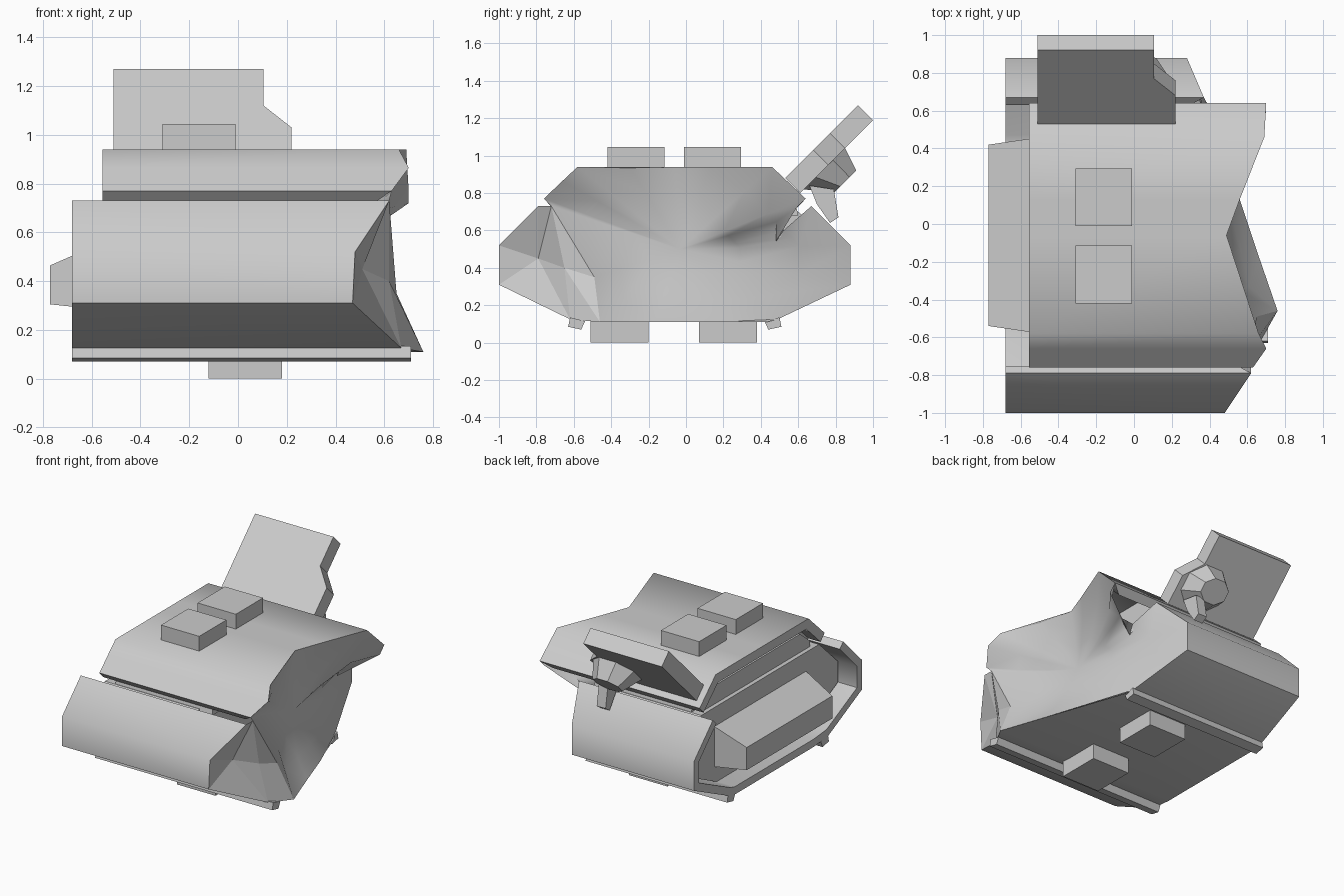
import bpy, bmesh, math
from mathutils import Vector

if "Cube" in bpy.data.objects:
    bpy.data.objects.remove(bpy.data.objects["Cube"])


def make(name, verts, faces, smooth=0):
    """Mesh object; edges flatter than the smooth angle (degrees) are shaded smooth."""
    me = bpy.data.meshes.new(name)
    me.from_pydata([tuple(v) for v in verts], [], faces)
    bm = bmesh.new()
    bm.from_mesh(me)
    bmesh.ops.recalc_face_normals(bm, faces=bm.faces)
    for e in bm.edges:
        e.smooth = e.calc_face_angle(0) < math.radians(smooth)
    for f in bm.faces:
        f.smooth = smooth > 0
    bm.to_mesh(me)
    bm.free()
    ob = bpy.data.objects.new(name, me)
    bpy.context.collection.objects.link(ob)
    return ob


def box(name, x, y, z):
    v = [(a, b, c) for a in x for b in y for c in z]
    return make(name, v, [(0, 1, 3, 2), (4, 6, 7, 5), (0, 4, 5, 1),
                          (2, 3, 7, 6), (0, 2, 6, 4), (1, 5, 7, 3)])


def loft(name, a, b):
    """Closed solid between two rings with equal point counts."""
    n = len(a)
    faces = [(i, (i + 1) % n, n + (i + 1) % n, n + i) for i in range(n)]
    return make(name, a + b, faces + [tuple(range(n))[::-1], tuple(range(n, 2 * n))])


def bar(name, profile, x0, x1):
    return loft(name, [(x0, *p) for p in profile], [(x1, *p) for p in profile])


def shell(name, profile, left, thick, centre):
    """Open plate run of (y, z, right x) points, thickened towards the inside."""
    pts = [Vector((p[0], p[1])) for p in profile]
    n = len(pts)
    inner = []
    for i, p in enumerate(pts):
        dirs = []
        for a, b in ((i - 1, i), (i, i + 1)):
            if 0 <= a and b < n:
                d = (pts[b] - pts[a]).normalized()
                m = Vector((-d.y, d.x))
                if m.dot(centre - pts[a]) < 0:
                    m = -m
                dirs.append(m)
        m = sum(dirs, Vector((0, 0))).normalized()
        inner.append(p + m * thick / max(0.6, m.dot(dirs[0])))
    verts = []
    for p, q, r in zip(pts, inner, profile):
        verts += [(left, *p), (r[2], *p), (r[2] - .07, *q), (left, *q)]
    faces = [(4 * i + k, 4 * i + (k + 1) % 4, 4 * i + 4 + (k + 1) % 4, 4 * i + 4 + k)
             for i in range(n - 1) for k in range(4)]
    return make(name, verts, faces + [(0, 1, 2, 3), tuple(4 * n - 4 + k for k in range(4))], 50)


mid = Vector((-0.06, 0.5))

# lower armour plate, with front and rear noses
shell("lower_shell", [(-.79, .73, .62), (-1, .52, .48), (-1, .31, .47), (-.62, .125, .67),
                      (-.46, .11, .76), (.43, .11, .45), (.49, .125, .42), (.88, .31, .28),
                      (.88, .52, .28), (.67, .73, .37)], -.68, .055, mid)

# upper armour plate
shell("upper_shell", [(-.76, .77, .63), (-.66, .865, .70), (-.58, .94, .66), (-.06, .94, .49),
                      (.13, .94, .56), (.46, .94, .69), (.64, .77, .70)], -.555, .065, mid)

# bottom ribs
for nm, s, x in (("front_rib", -1, .71), ("rear_rib", 1, .43)):
    bar(nm, [(-.06 + s * y, z) for y, z in ((.56, .135), (.57, .085), (.50, .07), (.48, .115))], -.68, x)

# recessed body behind the plates
bar("lower_core", [(-.72, .70), (-.93, .50), (-.93, .35), (-.5, .14),
                   (.38, .14), (.81, .35), (.81, .50), (.60, .70)], -.54, .2)
bar("upper_core", [(-.72, .68), (-.70, .77), (-.55, .90), (.43, .90), (.58, .77), (.60, .68)], -.46, .3)
bar("upper_frame", [(-.66, .60), (-.66, .74), (-.55, .83), (.43, .83), (.54, .74), (.54, .60)], -.51, -.4)

# side pod
loft("side_pod", [(-.77, y, z) for y, z in ((-.54, .305), (.42, .305), (.42, .465), (-.54, .465))],
     [(-.53, y, z) for y, z in ((-.575, .28), (.455, .28), (.455, .57), (-.575, .57))])

# broken right side: rim, softened inner rings and a hollow centre
rim = [(.76, -.46, .11), (.65, -.49, .35), (.62, -.72, .73), (.63, -.76, .77), (.70, -.66, .865),
       (.66, -.58, .94), (.56, -.3, .94), (.49, -.06, .94), (.56, .13, .94), (.69, .46, .94),
       (.70, .64, .77), (.70, .59, .72), (.44, .48, .54), (.37, .67, .73), (.28, .88, .52),
       (.28, .88, .31), (.42, .49, .125), (.56, .13, .11), (.66, -.17, .11)]
rim = [Vector(p) for p in rim]
n = len(rim)
hub = Vector((.46, -.03, .5))
verts, faces = list(rim), []
for t, dip in ((.3, .5), (.65, .85)):
    for i, p in enumerate(rim):
        # even out the direction of the notch behind the rear lip
        a = p if i not in (11, 12, 13) else rim[10].lerp(rim[14], (i - 10) / 4)
        x = min(p.x, a.x) if i in (11, 12, 13) else p.x
        q = a.lerp(hub, t)
        q.x = x + (hub.x - x) * dip
        verts.append(q)
verts.append(hub)
for r in range(2):
    for i in range(n):
        j = (i + 1) % n
        faces.append((r * n + i, r * n + j, r * n + n + j, r * n + n + i))
faces += [(2 * n + i, 2 * n + (i + 1) % n, 3 * n) for i in range(n)]
make("broken_side", verts, faces, 60)

# hollow end of the front nose
nose = [(.62, -.79, .73), (.48, -1, .52), (.47, -1, .31), (.67, -.62, .125), (.76, -.46, .11),
        (.65, -.49, .35), (.62, -.72, .73), (.51, -.79, .45), (.62, -.65, .40)]
make("nose_end", nose, [(0, 1, 7), (1, 2, 7), (2, 3, 7), (3, 8, 7), (3, 4, 8),
                        (4, 5, 8), (5, 6, 8), (6, 7, 8), (6, 0, 7)])

# roof hatches and base feet
for i, y in enumerate((-.42, -.01)):
    box(f"roof_hatch_{i + 1}", (-.31, -.01), (y, y + .305), (.92, 1.045))
for i, y in enumerate((-.51, .07)):
    box(f"base_foot_{i + 1}", (-.12, .18), (y, y + .31), (0, .13))

# tilted rear panel: outline as (x, distance up the slope)
out = [(-.51, 0), (.22, 0), (.22, .15), (.105, .24), (.105, .39), (-.51, .39)]
loft("rear_panel", [(x, .53 + d, .88 + d) for x, d in out], [(x, .61 + d, .80 + d) for x, d in out])


# eight-sided tapered mount under the panel, and its strut
def octagon(cx, rx, cd, rd, depth):
    pts = []
    for k in range(8):
        a = math.radians(22.5 + 45 * k)
        d = cd + rd * math.sin(a) / .924
        pts.append((cx + rx * math.cos(a) / .924, .61 + d + depth, .80 + d - depth))
    return pts


loft("panel_mount", octagon(.02, .16, .13, .11, 0), octagon(.02, .10, .15, .06, .09))
bar("mount_strut", [(.66, .84), (.79, .82), (.815, .67), (.77, .64), (.70, .74)], .06, .13)
